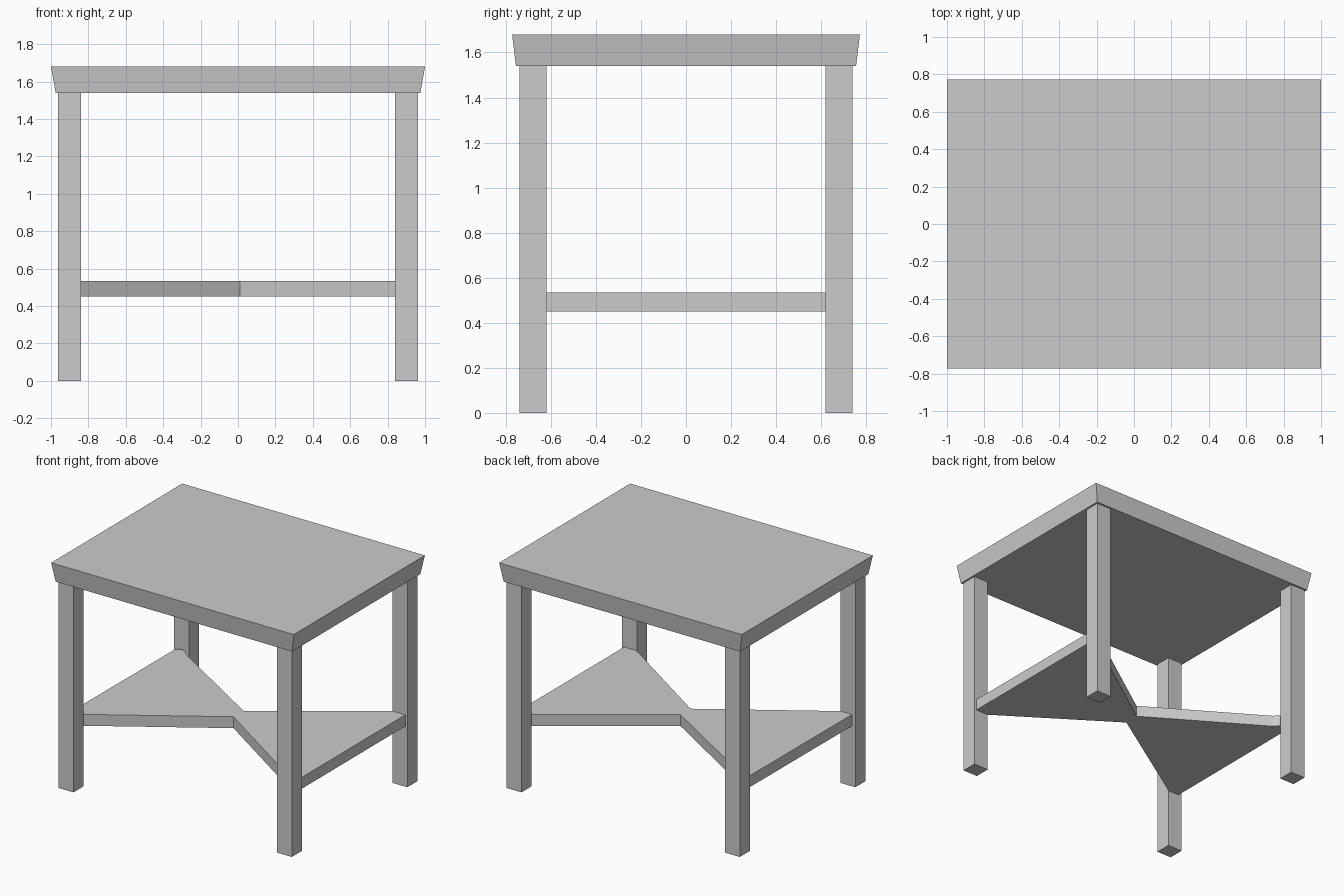
import bpy, bmesh

if "Cube" in bpy.data.objects:
    bpy.data.objects.remove(bpy.data.objects["Cube"])


def make_prism(name, bottom, top, z0, z1):
    """Solid between two matching outlines."""
    bm = bmesh.new()
    lo = [bm.verts.new((x, y, z0)) for x, y in bottom]
    hi = [bm.verts.new((x, y, z1)) for x, y in top]
    n = len(lo)
    bm.faces.new(lo[::-1])
    bm.faces.new(hi)
    for i in range(n):
        j = (i + 1) % n
        bm.faces.new((lo[i], lo[j], hi[j], hi[i]))
    bmesh.ops.recalc_face_normals(bm, faces=bm.faces)
    mesh = bpy.data.meshes.new(name)
    bm.to_mesh(mesh)
    bm.free()
    obj = bpy.data.objects.new(name, mesh)
    bpy.context.collection.objects.link(obj)
    return obj


def rect(hx, hy, cx=0, cy=0):
    return [(cx - hx, cy - hy), (cx + hx, cy - hy), (cx + hx, cy + hy), (cx - hx, cy + hy)]


# Tabletop, tapering inward toward the underside
make_prism("tabletop", rect(0.975, 0.755), rect(1.0, 0.772), 1.54, 1.68)

# Four square legs
for sx, side in ((-1, "left"), (1, "right")):
    for sy, end in ((-1, "front"), (1, "back")):
        outline = rect(0.0615, 0.06, sx * 0.9, sy * 0.68)
        make_prism(f"{end}_{side}_leg", outline, outline, 0, 1.54)

# Bow-tie shelf, pinched at the middle, with one rounded back corner
bow_tie = [
    (-0.935, -0.62), (-0.84, -0.62), (0.012, -0.07), (0.84, -0.62), (0.945, -0.62),
    (0.945, 0.62), (0.84, 0.62), (0.015, 0.045),
    (-0.82, 0.56), (-0.845, 0.59), (-0.88, 0.61), (-0.91, 0.605), (-0.93, 0.58),
]
make_prism("lower_shelf", bow_tie, bow_tie, 0.45, 0.535)
